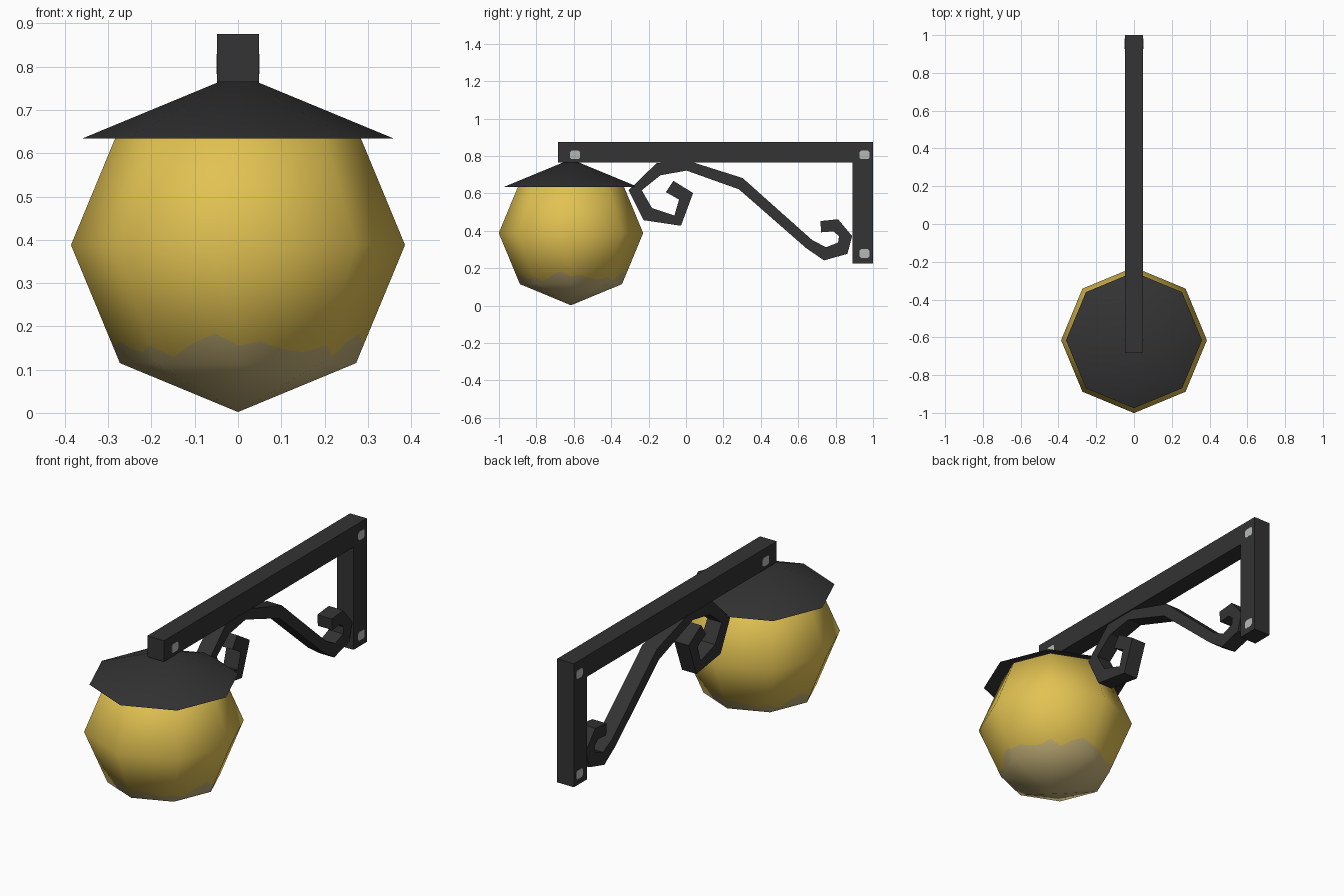
import bpy, bmesh, math
from mathutils import Vector

if "Cube" in bpy.data.objects:
    bpy.data.objects.remove(bpy.data.objects["Cube"])

LAMP_Y, LAMP_Z, R = -0.615, 0.388, 0.386
CENTRE = Vector((0, LAMP_Y, LAMP_Z))
HALF = 0.0485


def material(name, rgb):
    m = bpy.data.materials.new(name)
    m.diffuse_color = (*rgb, 1)
    m.use_nodes = True
    m.node_tree.nodes["Principled BSDF"].inputs["Base Color"].default_value = m.diffuse_color
    return m


IRON = material("dark iron", (0.033, 0.033, 0.033))
GLASS = material("amber glass", (0.76, 0.54, 0.085))
DUST = material("dusty tan", (0.58, 0.46, 0.2))
STEEL = material("rivet grey", (0.47, 0.48, 0.48))


def finish(name, bm, mats, smooth=False, recalc=True):
    if recalc:
        bmesh.ops.recalc_face_normals(bm, faces=bm.faces)
    me = bpy.data.meshes.new(name)
    bm.to_mesh(me)
    bm.free()
    for m in mats:
        me.materials.append(m)
    for p in me.polygons:
        p.use_smooth = smooth
    ob = bpy.data.objects.new(name, me)
    bpy.context.collection.objects.link(ob)
    return ob


def box(name, lo, hi, mat):
    bm = bmesh.new()
    bmesh.ops.create_cube(bm, size=1)
    for v in bm.verts:
        v.co = [(a + b) / 2 + c * (b - a) for a, b, c in zip(lo, hi, v.co)]
    return finish(name, bm, [mat])


def extrude_strip(name, outer, inner, half, mat):
    """Solid bar following paired (y, z) edge points, extruded along x."""
    bm = bmesh.new()
    rings = []
    for (oy, oz), (iy, iz) in zip(outer, inner):
        rings.append([bm.verts.new(c) for c in
                      ((-half, oy, oz), (half, oy, oz), (half, iy, iz), (-half, iy, iz))])
    for a, b in zip(rings, rings[1:]):
        for k in range(4):
            n = (k + 1) % 4
            bm.faces.new((a[k], a[n], b[n], b[k]))
    bm.faces.new(rings[0])
    bm.faces.new(rings[-1])
    return finish(name, bm, [mat])


# Bracket beam and wall post
box("bracket_beam", (-HALF, -0.684, 0.765), (HALF, 1.0, 0.875), IRON)
box("wall_post", (-HALF, 0.89, 0.226), (HALF, 1.0, 0.765), IRON)

# Scroll brace with a curl at each end
outer = [(-0.07, 0.67), (0.035, 0.605), (-0.03, 0.43), (-0.23, 0.46), (-0.31, 0.62),
         (-0.16, 0.765), (0, 0.78), (0.30, 0.685), (0.67, 0.355), (0.745, 0.315),
         (0.81, 0.34), (0.815, 0.375), (0.785, 0.40), (0.72, 0.395)]
inner = [(-0.11, 0.61), (-0.04, 0.57), (-0.065, 0.485), (-0.185, 0.525), (-0.24, 0.62),
         (-0.14, 0.70), (0, 0.725), (0.28, 0.625), (0.64, 0.31), (0.735, 0.245),
         (0.86, 0.28), (0.885, 0.375), (0.81, 0.465), (0.715, 0.455)]
extrude_strip("scroll_brace", [(y + 0.003, z - 0.003) for y, z in outer],
              [(y + 0.003, z - 0.003) for y, z in inner], 0.042, IRON)

# Rivet heads on both sides: thin squares with clipped corners
corner = [(0.027, 0.015), (0.018, 0.023)]
plate = corner + [(-u, v) for u, v in reversed(corner)]
plate += [(-u, -v) for u, v in plate]
for i, (y, z) in enumerate([(-0.593, 0.806), (0.954, 0.806), (0.954, 0.279)]):
    for side, s in (("left", -1), ("right", 1)):
        bm = bmesh.new()
        base = bm.faces.new([bm.verts.new((s * (HALF - 0.001), y + u, z + v))
                             for u, v in plate])
        for v in bmesh.ops.extrude_face_region(bm, geom=[base])["geom"]:
            if isinstance(v, bmesh.types.BMVert):
                v.co.x = s * (HALF + 0.001)
        finish(f"rivet_{side}_{i + 1}", bm, [STEEL])

# Lamp globe: eight sides, four bands, with a ragged dusty edge low down
bm = bmesh.new()
bmesh.ops.create_uvsphere(bm, u_segments=8, v_segments=4, radius=R)
for v in bm.verts:
    v.co += CENTRE
# cut the lower side panels into narrow columns, then cross each column at its own height
low = [e for e in bm.edges
       if abs(e.verts[0].co.z - e.verts[1].co.z) < 1e-4 and e.verts[0].co.z < LAMP_Z + 0.01]
bmesh.ops.subdivide_edges(bm, edges=low, cuts=3, use_grid_fill=True)
posts = [e for e in bm.edges
         if min(v.co.z for v in e.verts) > 0.1 and max(v.co.z for v in e.verts) < LAMP_Z + 0.01
         and abs(e.verts[0].co.z - e.verts[1].co.z) > 0.2]
bmesh.ops.subdivide_edges(bm, edges=posts, cuts=1)
ragged = [0.15, 0.05, 0.17, 0.25, 0.15, 0.18, 0.12, 0.09]
for v in bm.verts:
    if 0.2 < v.co.z < 0.3:
        ends = [e.other_vert(v).co for e in v.link_edges]
        lo = min(ends, key=lambda c: c.z)
        hi = max(ends, key=lambda c: c.z)
        turn = math.atan2(v.co.y - LAMP_Y, v.co.x) + math.radians(135)
        v.co = lo.lerp(hi, ragged[round(turn / math.tau * 32) % 8])
for f in bm.faces:
    f.material_index = 1 if max(v.co.z for v in f.verts) < 0.2 else 0
globe = finish("lamp_globe", bm, [GLASS, DUST], smooth=True)
# round, even shading across the cut panels
globe.data.normals_split_custom_set_from_vertices(
    [(v.co - CENTRE).normalized() for v in globe.data.vertices])

# Lamp cap: open eight-sided cone
bm = bmesh.new()
apex = bm.verts.new((0, LAMP_Y, 0.783))
rim = [bm.verts.new((0.36 * math.cos(k * math.pi / 4),
                     LAMP_Y + 0.36 * math.sin(k * math.pi / 4), 0.634)) for k in range(8)]
for k in range(8):
    bm.faces.new((rim[k], rim[(k + 1) % 8], apex))
finish("lamp_cap", bm, [IRON], smooth=True, recalc=False)
